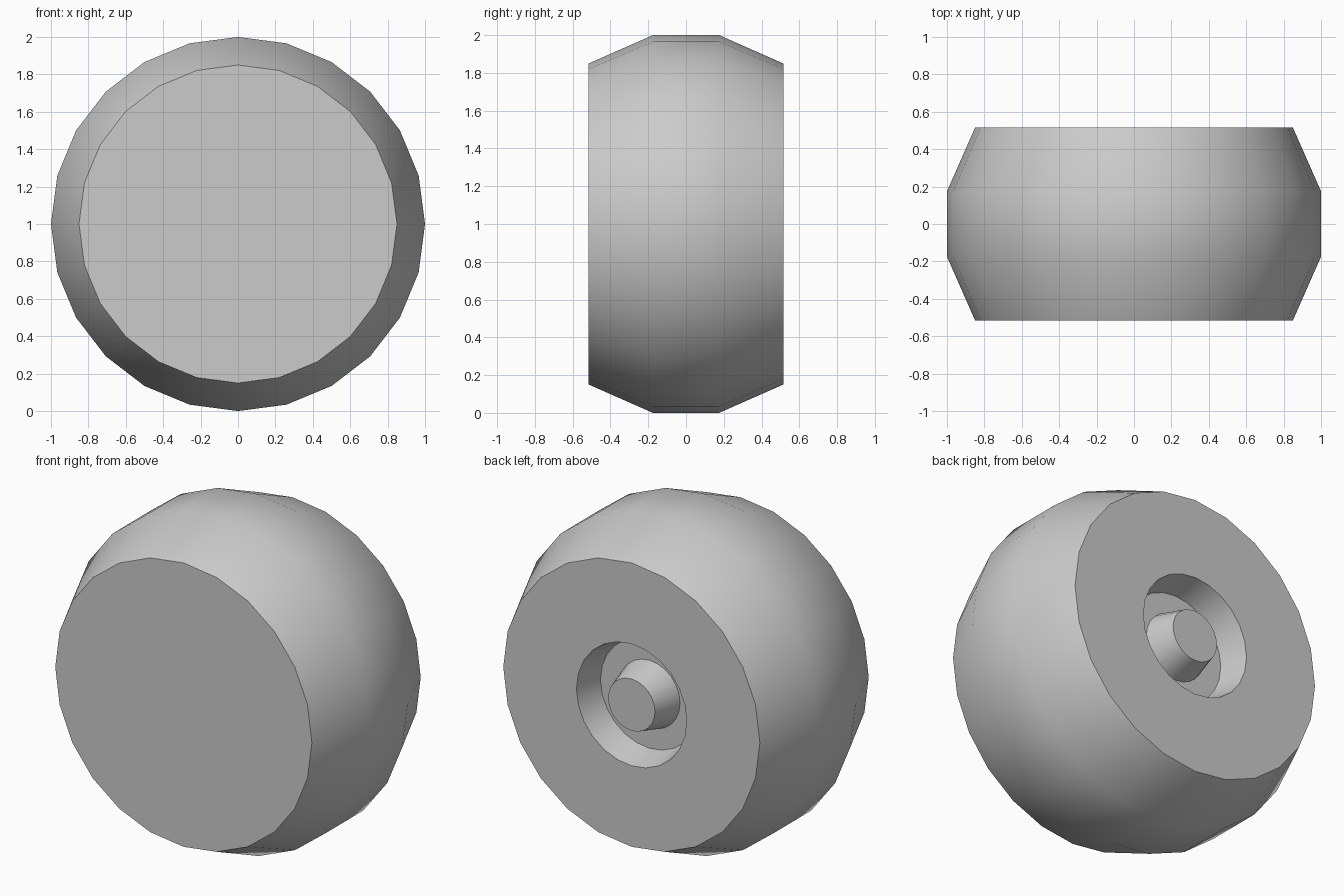
import bpy
import bmesh
import math

cube = bpy.data.objects.get("Cube")
if cube:
    bpy.data.objects.remove(cube, do_unlink=True)

SIDES = 24
CENTRE_Z = 1.0

grey = bpy.data.materials.new("plain_grey")
grey.use_nodes = True
colour = (0.6, 0.6, 0.6, 1.0)
grey.diffuse_color = colour
grey.node_tree.nodes["Principled BSDF"].inputs["Base Color"].default_value = colour


def lathe(name, profile):
    """Turn (y, radius) points around the wheel axis and cap both ends."""
    bm = bmesh.new()
    rings = []
    for y, radius in profile:
        angles = [2 * math.pi * i / SIDES for i in range(SIDES)]
        rings.append([bm.verts.new((radius * math.sin(a), y, radius * math.cos(a)))
                      for a in angles])
    for lower, upper in zip(rings, rings[1:]):
        for i in range(SIDES):
            j = (i + 1) % SIDES
            bm.faces.new((lower[i], lower[j], upper[j], upper[i]))
    bm.faces.new(rings[0])
    bm.faces.new(rings[-1])
    bmesh.ops.recalc_face_normals(bm, faces=bm.faces)
    mesh = bpy.data.meshes.new(name)
    bm.to_mesh(mesh)
    bm.free()
    mesh.materials.append(grey)
    obj = bpy.data.objects.new(name, mesh)
    obj.location.z = CENTRE_Z
    bpy.context.collection.objects.link(obj)
    # Smooth around the turn, sharp at the rims
    bpy.ops.object.select_all(action='DESELECT')
    obj.select_set(True)
    bpy.context.view_layer.objects.active = obj
    bpy.ops.object.shade_smooth_by_angle(angle=math.radians(30))
    return obj


# Barrel-shaped wheel with a tapered recess in the back face
lathe("wheel_body", [(-0.515, 0.85), (-0.175, 1.0), (0.175, 1.0),
                     (0.515, 0.85), (0.515, 0.365), (0.345, 0.325)])

# Tapered hub standing in the recess, level with the back face
lathe("axle_hub", [(0.335, 0.205), (0.515, 0.155)])
